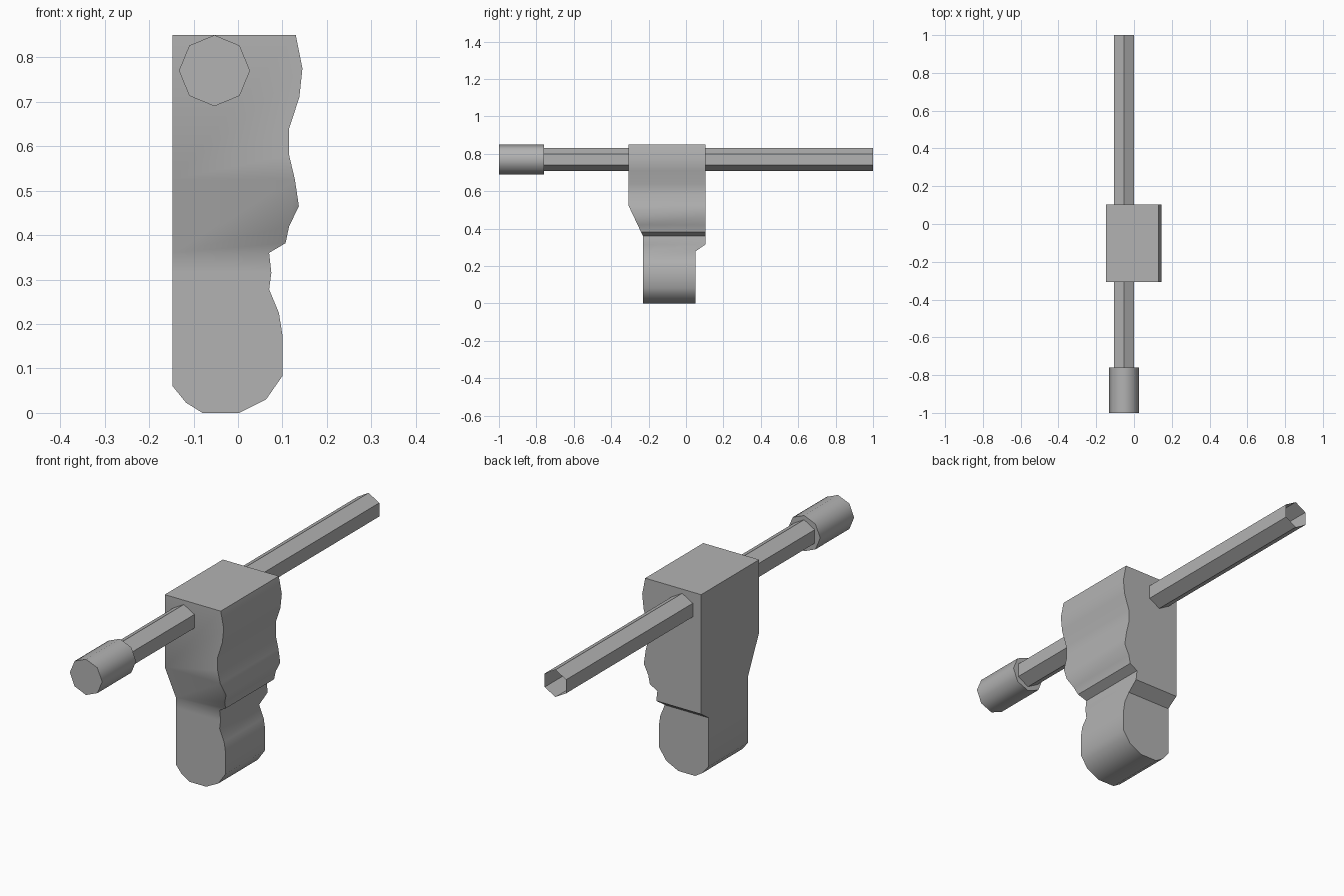
import bpy, bmesh, math

if "Cube" in bpy.data.objects:
    bpy.data.objects.remove(bpy.data.objects["Cube"])

grey = bpy.data.materials.new("plain_grey")
grey.diffuse_color = (0.45, 0.45, 0.45, 1)
grey.use_nodes = True
grey.node_tree.nodes["Principled BSDF"].inputs["Base Color"].default_value = grey.diffuse_color


def finish(bm, name, smooth_angle=None):
    bmesh.ops.recalc_face_normals(bm, faces=bm.faces[:])
    mesh = bpy.data.meshes.new(name)
    bm.to_mesh(mesh)
    bm.free()
    mesh.materials.append(grey)
    ob = bpy.data.objects.new(name, mesh)
    bpy.context.collection.objects.link(ob)
    if smooth_angle:
        bpy.ops.object.select_all(action='DESELECT')
        ob.select_set(True)
        bpy.context.view_layer.objects.active = ob
        bpy.ops.object.shade_smooth_by_angle(angle=math.radians(smooth_angle))
    return ob


def bar(name, sides, radius, y0, y1, capped, smooth_angle=None):
    """Prism along y with a corner pointing up."""
    bm = bmesh.new()
    rings = []
    for y in (y0, y1):
        rings.append([bm.verts.new((-0.053 + radius * math.sin(2 * math.pi * i / sides), y,
                                    0.77 + radius * math.cos(2 * math.pi * i / sides)))
                      for i in range(sides)])
    for i in range(sides):
        j = (i + 1) % sides
        bm.faces.new((rings[0][i], rings[0][j], rings[1][j], rings[1][i]))
    if capped:
        for ring in rings:
            bm.faces.new(ring)
    return finish(bm, name, smooth_angle)


def interp(z, table):
    """Piecewise linear depth along the height."""
    for (z0, y0), (z1, y1) in zip(table, table[1:]):
        if z <= z1:
            return y0 + (y1 - y0) * (z - z0) / (z1 - z0)
    return table[-1][1]


# Grip: contoured front outline, with depth stepping at the waist
outline = [(-0.147, 0.85), (-0.147, 0.06), (-0.117, 0.023), (-0.08, 0), (0.003, 0),
           (0.063, 0.03), (0.1, 0.083), (0.1, 0.175), (0.092, 0.225), (0.07, 0.278),
           (0.075, 0.315), (0.07, 0.36), (0.107, 0.382), (0.115, 0.42), (0.137, 0.465),
           (0.128, 0.525), (0.115, 0.58), (0.115, 0.64), (0.138, 0.71), (0.145, 0.775),
           (0.13, 0.85)]
front_depth = [(0, -0.23), (0.36, -0.23), (0.525, -0.308), (0.85, -0.308)]
back_depth = [(0, 0.05), (0.278, 0.05), (0.315, 0.103), (0.85, 0.103)]

bm = bmesh.new()
front = [bm.verts.new((x, -1, z)) for x, z in outline]
back = [bm.verts.new((x, 1, z)) for x, z in outline]
bm.faces.new(front)
bm.faces.new(back)
for i in range(len(outline)):
    j = (i + 1) % len(outline)
    bm.faces.new((front[i], front[j], back[j], back[i]))
for z in (0.278, 0.315, 0.36, 0.525):
    bmesh.ops.bisect_plane(bm, geom=bm.verts[:] + bm.edges[:] + bm.faces[:], dist=1e-4,
                           plane_co=(0, 0, z), plane_no=(0, 0, 1))
for v in bm.verts:
    v.co.y = interp(v.co.z, front_depth if v.co.y < 0 else back_depth)
finish(bm, "grip", 40)

# Hexagonal crossbar, open at the far end
bar("crossbar", 6, 0.061, -0.77, 1.0, False)

# Octagonal end knob
bar("end_knob", 8, 0.08, -1.0, -0.76, True, 46)
